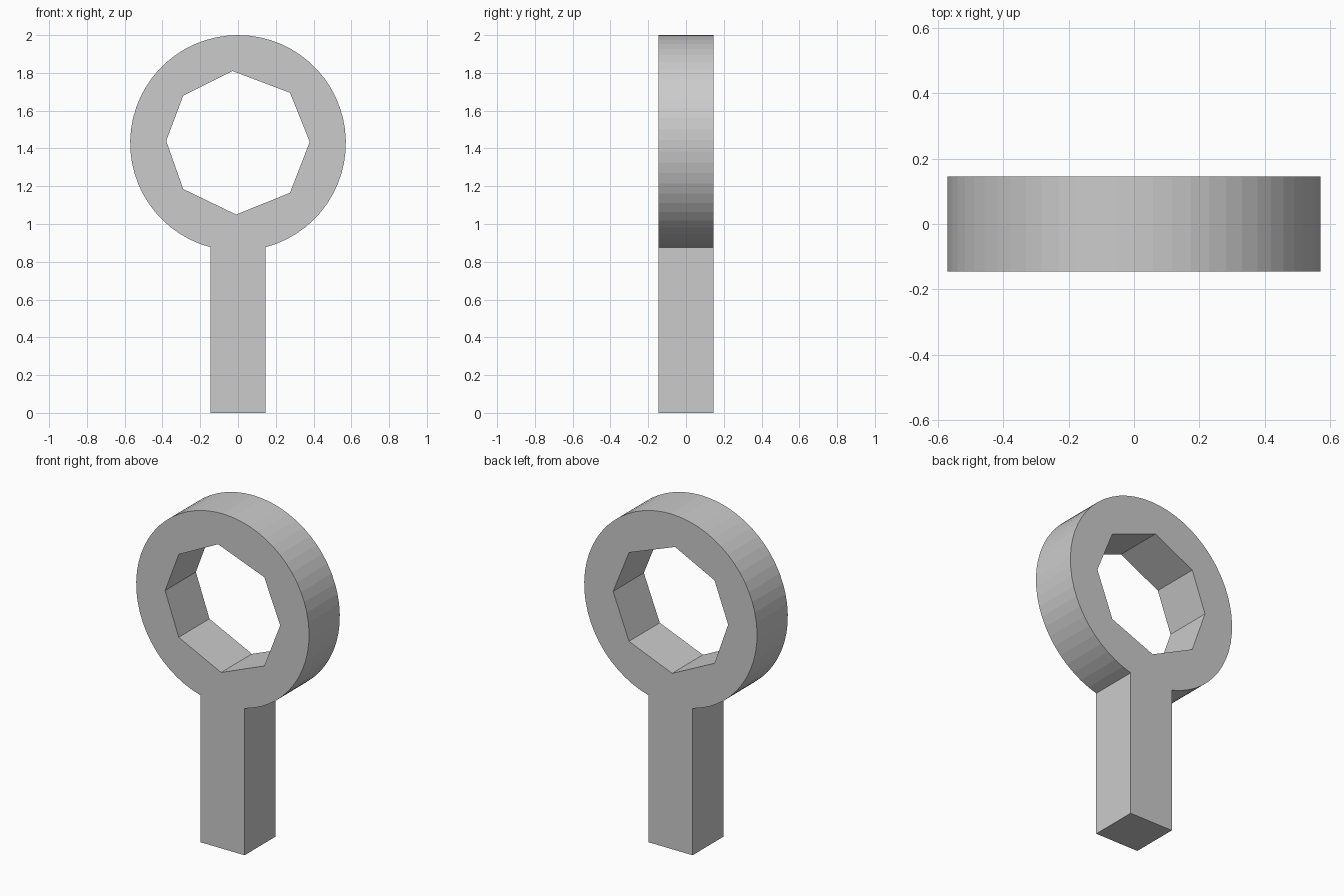
import bpy
import math

if "Cube" in bpy.data.objects:
    bpy.data.objects.remove(bpy.data.objects["Cube"])

R, CZ, HALF_W, HALF_D = 0.571, 1.429, 0.145, 0.145
SEGMENTS = 56

# Outer outline: square handle running into the round head
gap = math.asin(HALF_W / R)
outline = [(-HALF_W, 0), (HALF_W, 0)]
for i in range(SEGMENTS + 1):
    a = -math.pi / 2 + gap + (2 * math.pi - 2 * gap) * i / SEGMENTS
    outline.append((R * math.cos(a), CZ + R * math.sin(a)))

# Slightly irregular eight-sided opening
hole = [(-0.03, 1.81), (0.275, 1.695), (0.38, 1.435), (0.275, 1.165),
        (-0.01, 1.05), (-0.29, 1.185), (-0.38, 1.44), (-0.29, 1.68)]

# Filled flat curve, extruded to the handle's thickness
curve = bpy.data.curves.new("ring_handle_profile", 'CURVE')
curve.dimensions = '2D'
curve.fill_mode = 'BOTH'
curve.extrude = HALF_D
for pts in (outline, hole):
    s = curve.splines.new('POLY')
    s.points.add(len(pts) - 1)
    for p, (x, z) in zip(s.points, pts):
        p.co = (x, z, 0, 1)
    s.use_cyclic_u = True
    s.use_smooth = False

# Stand it upright and convert to a mesh
obj = bpy.data.objects.new("ring_handle", curve)
bpy.context.collection.objects.link(obj)
obj.rotation_euler.x = math.pi / 2
bpy.context.view_layer.objects.active = obj
obj.select_set(True)
bpy.ops.object.convert(target='MESH')
bpy.ops.object.transform_apply(rotation=True)

# Weld the caps to the walls and make all faces point outward
bpy.ops.object.mode_set(mode='EDIT')
bpy.ops.mesh.select_all(action='SELECT')
bpy.ops.mesh.remove_doubles(threshold=0.0005)
bpy.ops.mesh.normals_make_consistent(inside=False)
bpy.ops.object.mode_set(mode='OBJECT')
bpy.ops.object.shade_flat()
